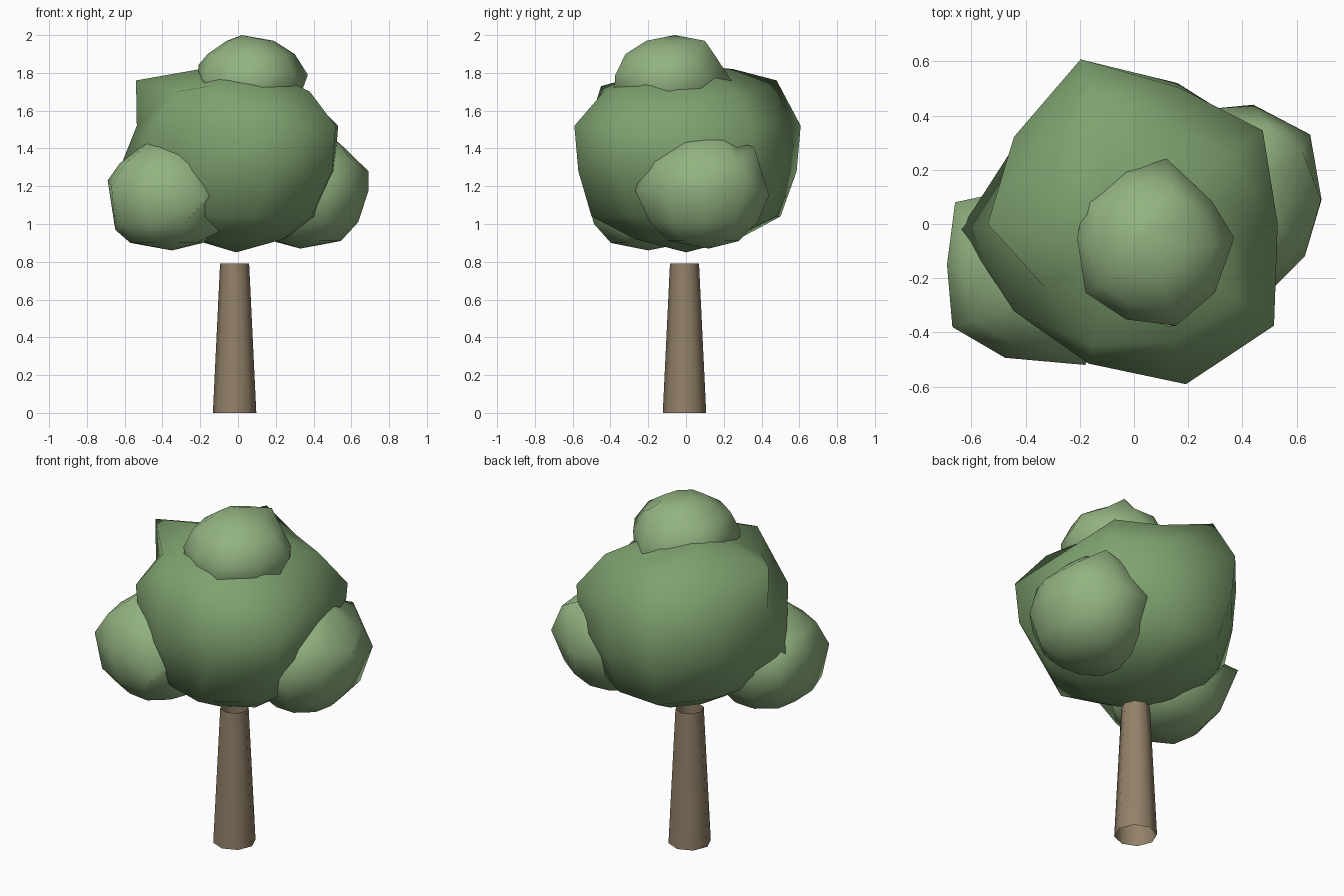
import bpy, bmesh, math
from mathutils import Vector


def paint(obj, name, rgb):
    mat = bpy.data.materials.get(name) or bpy.data.materials.new(name)
    mat.diffuse_color = (*rgb, 1)
    obj.data.materials.append(mat)


def lump(name, centre, bottom, top, rings, spokes, corners, mat, rgb):
    """Irregular low-poly ball: rings are (z, radius), spokes scale each angle,
    corners pull the nearest vertex to a given point."""
    bm = bmesh.new()
    n = len(spokes)
    loops = []
    for z, r in rings:
        loops.append([bm.verts.new((centre[0] + r * s * math.cos(math.tau * i / n),
                                    centre[1] + r * s * math.sin(math.tau * i / n), z))
                      for i, s in enumerate(spokes)])
    low, high = bm.verts.new(bottom), bm.verts.new(top)
    for i in range(n):
        j = (i + 1) % n
        bm.faces.new((low, loops[0][j], loops[0][i]))
        bm.faces.new((high, loops[-1][i], loops[-1][j]))
        for a, b in zip(loops, loops[1:]):
            bm.faces.new((a[i], a[j], b[j], b[i]))
    free = set(bm.verts)
    for c in corners:
        v = min(free, key=lambda q: (q.co - Vector(c)).length)
        v.co = c
        free.discard(v)
    for f in bm.faces:
        f.smooth = True
    bmesh.ops.recalc_face_normals(bm, faces=bm.faces)
    me = bpy.data.meshes.new(name)
    bm.to_mesh(me)
    bm.free()
    obj = bpy.data.objects.new(name, me)
    bpy.context.collection.objects.link(obj)
    paint(obj, mat, rgb)


# Trunk: tapered open tube with eight sides
bpy.ops.mesh.primitive_cone_add(vertices=8, radius1=0.115, radius2=0.077, depth=0.79,
                                end_fill_type='NOTHING', location=(-0.018, -0.008, 0.395))
trunk = bpy.context.object
trunk.name = "trunk"
bpy.ops.object.shade_smooth_by_angle(angle=math.radians(50))
paint(trunk, "bark", (0.29, 0.22, 0.14))

DARK, LIGHT = (0.21, 0.36, 0.16), (0.29, 0.45, 0.22)

# Main crown
lump("main_crown", (0, 0), (-0.01, 0, 0.85), (-0.12, 0.03, 1.84),
     [(0.92, 0.26), (1.04, 0.47), (1.28, 0.55), (1.52, 0.57), (1.7, 0.42), (1.79, 0.22)],
     [0.93, 1.03, 0.93, 1.12, 0.96, 0.94, 0.96, 0.95, 1.09, 1.12],
     [(-0.54, 0.0, 1.76), (-0.15, 0.48, 1.76), (-0.15, -0.45, 1.73),
      (0.09, -0.5, 1.04), (0.39, -0.28, 1.04), (0.1, 0.48, 1.04),
      (-0.64, -0.02, 1.26), (0.16, 0.52, 1.28), (0.35, 0.05, 1.67),
      (-0.2, 0.0, 1.82), (-0.1, 0.25, 1.82), (-0.17, 0.14, 1.83)],
     "leaves", DARK)

# Left side clump
lump("left_clump", (-0.38, -0.2), (-0.35, -0.2, 0.86), (-0.46, -0.2, 1.45),
     [(0.9, 0.2), (1.0, 0.29), (1.17, 0.325), (1.32, 0.26), (1.41, 0.14)],
     [0.97, 1.03, 1.0, 1.03, 1.03, 0.95, 1.04, 0.95, 1.04, 1.0],
     [(-0.69, -0.15, 1.23), (-0.67, -0.38, 1.2), (-0.66, 0.08, 1.22),
      (-0.1, -0.3, 0.96), (-0.65, -0.25, 0.97), (-0.18, -0.52, 1.12)],
     "light_leaves", LIGHT)

# Right side clump
lump("right_clump", (0.37, 0.09), (0.33, 0.12, 0.87), (0.42, 0.18, 1.49),
     [(0.91, 0.19), (1.01, 0.29), (1.18, 0.35), (1.33, 0.3), (1.43, 0.18)],
     [0.92, 1.03, 1.05, 1.0, 0.95, 1.0, 1.05, 0.99, 1.02, 0.98],
     [(0.69, 0.09, 1.28), (0.65, 0.33, 1.2), (0.63, -0.12, 1.18),
      (0.48, -0.27, 1.18), (0.44, 0.44, 1.15), (0.5, 0.36, 1.41),
      (0.53, 0.0, 1.43)],
     "light_leaves", LIGHT)

# Top clump
lump("top_clump", (0.06, -0.08), (0.06, -0.05, 1.5), (0.02, -0.06, 2.0),
     [(1.56, 0.19), (1.67, 0.285), (1.79, 0.295), (1.9, 0.24), (1.97, 0.13)],
     [1.0, 0.95, 1.0, 1.0, 1.0, 0.92, 1.0, 0.97, 1.05, 1.0],
     [(0.37, -0.05, 1.79), (0.12, -0.38, 1.7), (0.12, 0.24, 1.76),
      (0.33, -0.1, 1.68), (-0.21, -0.05, 1.84), (0.15, 0.1, 1.97)],
     "light_leaves", LIGHT)
